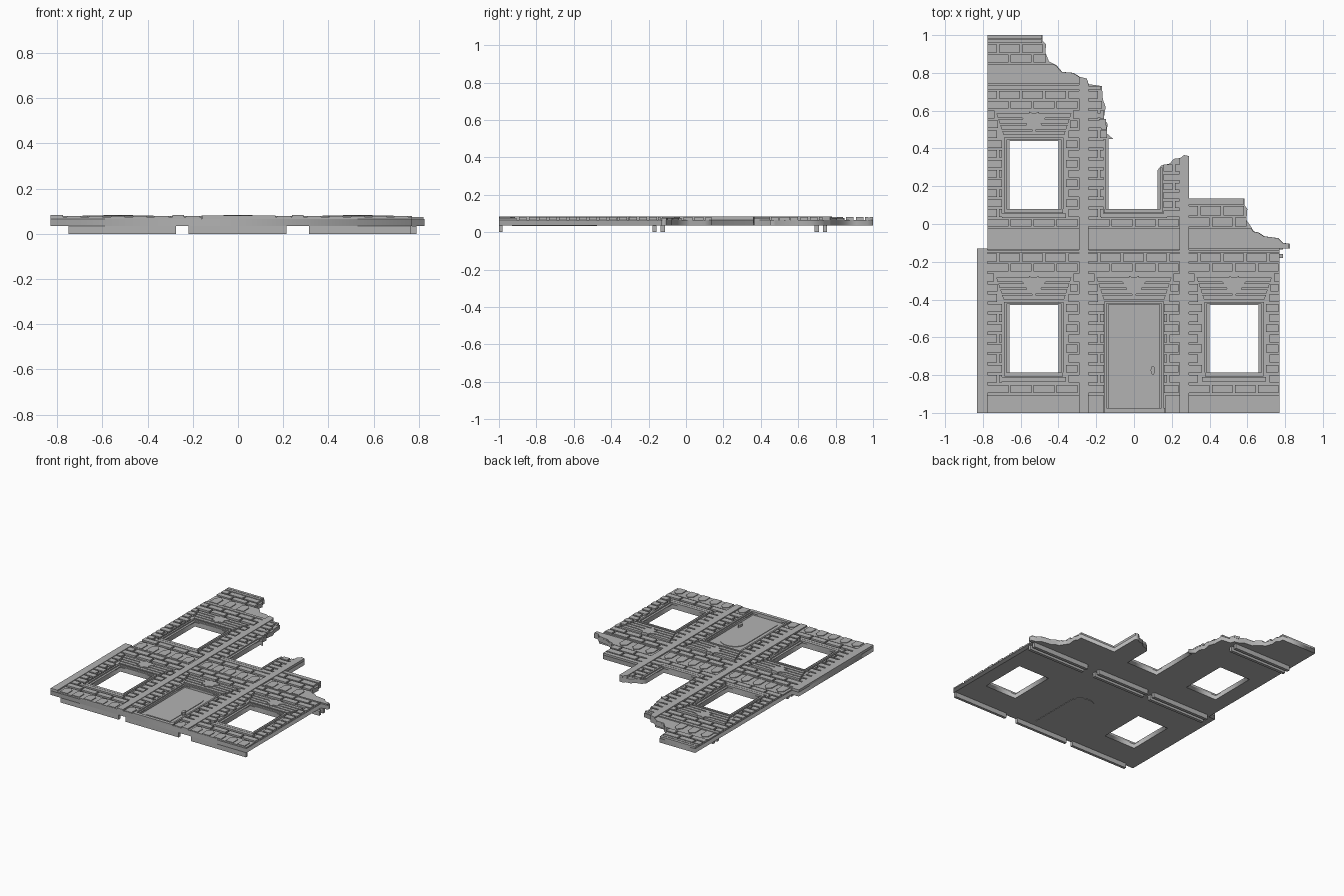
import bpy, bmesh, math

if "Cube" in bpy.data.objects:
    bpy.data.objects.remove(bpy.data.objects["Cube"])

BACK, FACE, BAND, TOP, PIL = 0.035, 0.066, 0.075, 0.08, 0.084

stone = bpy.data.materials.new("grey_stone")
stone.diffuse_color = (0.45, 0.45, 0.45, 1)
stone.use_nodes = True
stone.node_tree.nodes["Principled BSDF"].inputs["Base Color"].default_value = stone.diffuse_color

# broken right-hand edges, from low to high
BREAK_TOWER = [(-0.11, 0.45), (-0.145, 0.48), (-0.14, 0.53), (-0.16, 0.56), (-0.15, 0.62),
               (-0.165, 0.66), (-0.17, 0.73), (-0.24, 0.74), (-0.25, 0.77), (-0.28, 0.775),
               (-0.32, 0.80), (-0.38, 0.805), (-0.41, 0.84), (-0.45, 0.86), (-0.47, 0.91),
               (-0.465, 0.95), (-0.485, 0.97), (-0.485, 1.0)]
BREAK_WING = [(0.825, -0.13), (0.825, -0.105), (0.79, -0.10), (0.765, -0.075), (0.69, -0.065),
              (0.66, -0.045), (0.635, -0.04), (0.61, 0.0), (0.595, 0.02), (0.60, 0.08),
              (0.585, 0.10), (0.585, 0.135)]


def limit(pts, y):
    """x of a broken edge at height y"""
    if y < pts[0][1]:
        return 9.0
    for (xa, ya), (xb, yb) in zip(pts, pts[1:]):
        if ya <= y <= yb:
            return xa + (xb - xa) * (y - ya) / max(yb - ya, 1e-6)
    return pts[-1][0]


def prisms(name, polys, z0, z1):
    """One object made of flat polygons extruded from z0 to z1"""
    bm = bmesh.new()
    for p in polys:
        lo = [bm.verts.new((x, y, z0)) for x, y in p]
        hi = [bm.verts.new((x, y, z1)) for x, y in p]
        bm.faces.new(lo[::-1])
        bm.faces.new(hi)
        for i in range(len(p)):
            j = (i + 1) % len(p)
            bm.faces.new((lo[i], lo[j], hi[j], hi[i]))
    bmesh.ops.recalc_face_normals(bm, faces=bm.faces)
    me = bpy.data.meshes.new(name)
    bm.to_mesh(me)
    bm.free()
    me.materials.append(stone)
    ob = bpy.data.objects.new(name, me)
    bpy.context.collection.objects.link(ob)
    return ob


def rect(x0, x1, y0, y1):
    return [(x0, y0), (x1, y0), (x1, y1), (x0, y1)]


def ring(x0, x1, y0, y1, w):
    """Left, right and head strips around an opening"""
    return [rect(x0 - w, x0, y0, y1 + w), rect(x1, x1 + w, y0, y1 + w), rect(x0, x1, y1, y1 + w)]


# wall slab with window and door holes
WINDOWS = [(-0.66, -0.40, 0.08, 0.44), (-0.66, -0.40, -0.785, -0.43), (0.40, 0.66, -0.785, -0.43)]
DOOR = (-0.135, 0.135, -0.975, -0.425)
outline = ([(-0.83, -1), (0.77, -1), (0.77, -0.13)] + BREAK_WING
           + [(0.29, 0.135), (0.29, 0.36), (0.265, 0.365), (0.25, 0.35), (0.21, 0.345), (0.19, 0.32),
              (0.145, 0.31), (0.125, 0.285), (0.125, 0.08), (-0.135, 0.08), (-0.135, 0.45)]
           + BREAK_TOWER + [(-0.775, 1), (-0.775, -0.13), (-0.83, -0.13)])
cu = bpy.data.curves.new("wall_slab", 'CURVE')
cu.dimensions, cu.fill_mode = '2D', 'BOTH'
cu.extrude = (FACE - BACK) / 2
for pts in [outline] + [rect(*w) for w in WINDOWS + [DOOR]]:
    s = cu.splines.new('POLY')
    s.points.add(len(pts) - 1)
    for p, (x, y) in zip(s.points, pts):
        p.co = (x, y, 0, 1)
    s.use_cyclic_u = True
cu.materials.append(stone)
slab = bpy.data.objects.new("wall_slab", cu)
slab.location.z = (FACE + BACK) / 2
bpy.context.collection.objects.link(slab)
bpy.context.view_layer.objects.active = slab
slab.select_set(True)
bpy.ops.object.convert(target='MESH')

# pilasters and the plain corner strip
prisms("pilasters", [[(-0.29, -1), (-0.24, -1), (-0.24, 0.735), (-0.25, 0.77), (-0.29, 0.78)],
                     [(0.24, -1), (0.29, -1), (0.29, 0.36), (0.265, 0.365), (0.24, 0.345)],
                     rect(-0.83, -0.775, -1, -0.13)], FACE, PIL)

# window frames, sills and inner lips
frames, lips, sills = [], [], []
for x0, x1, y0, y1 in WINDOWS:
    frames += ring(x0 - 0.015, x1 + 0.015, y0, y1 + 0.006, 0.012)
    lips += ring(x0, x1, y0, y1, 0.015)
    sills += [rect(x0 - 0.025, x1 + 0.025, y0 - 0.022, y0), rect(x0 - 0.04, x1 + 0.04, y0 - 0.048, y0 - 0.024)]
frames += [rect(-0.162, -0.15, 0.08, 0.45), rect(0.14, 0.152, 0.08, 0.30)]
lips += [rect(-0.15, -0.135, 0.08, 0.45), rect(0.125, 0.14, 0.08, 0.285)]
sills += [rect(-0.16, 0.15, 0.058, 0.08), rect(-0.175, 0.175, 0.032, 0.056)]
prisms("window_frames", frames, FACE, 0.081)
prisms("window_lips", lips, FACE, 0.072)
prisms("window_sills", sills, FACE, 0.08)

# door leaf, arched panel, frame, threshold and handle
arch = [(-0.095, -0.93), (0.095, -0.93)]
arch += [(0.095 * math.cos(a), -0.56 + 0.085 * math.sin(a)) for a in [math.pi * i / 14 for i in range(15)]]
prisms("door_leaf", [rect(*DOOR)], BACK, 0.056)
prisms("door_panel", [arch], 0.056, 0.060)
prisms("door_back_panel", [arch], BACK - 0.003, BACK)
prisms("door_lip", ring(-0.135, 0.135, -0.975, -0.425, 0.01), FACE, 0.072)
prisms("door_frame", ring(-0.145, 0.145, -0.975, -0.42, 0.012), FACE, 0.081)
prisms("threshold", [rect(-0.16, 0.165, -1, -0.975)], FACE, 0.081)
prisms("door_handle", [[(0.10 + 0.012 * math.cos(a), -0.775 + 0.024 * math.sin(a))
                        for a in [math.tau * i / 10 for i in range(10)]]], 0.056, 0.076)

# lintels: slanted courses with a pointed keystone
LINTELS = [(-0.53, 0.47), (-0.53, -0.40), (0.53, -0.40), (0.0, -0.40)]


def half_width(t):
    return 0.16 + 0.04 * t / 0.12


courses, stones = [], []
for cx, y in LINTELS:
    for i in range(4):
        a, b = i * 0.031, i * 0.031 + 0.023
        courses.append([(cx - half_width(a), y + a), (cx + half_width(a), y + a),
                        (cx + half_width(b), y + b), (cx - half_width(b), y + b)])
    half = [(0.0, 0.012), (0.016, 0.037), (0.045, 0.04), (0.036, 0.068), (0.065, 0.095),
            (0.03, 0.105), (0.025, 0.125), (0.0, 0.112)]
    stones.append([(cx + u, y + v) for u, v in half] + [(cx - u, y + v) for u, v in half[-2:0:-1]])
courses += [rect(-0.162 - 0.012 * i, limit(BREAK_TOWER, 0.475 + i * 0.031) - 0.004,
                 0.47 + i * 0.031, 0.493 + i * 0.031) for i in range(4)]
prisms("lintel_courses", courses, FACE, 0.08)
prisms("keystones", stones, FACE, PIL)

# brick courses, interrupted by the openings and lintels
LEFT, MID, RIGHT = (-0.775, -0.29), (-0.24, 0.24), (0.29, 0.77)
bricks = []


def blocked(y, openings):
    """x intervals with no bricks at height y"""
    out = []
    for cx, w, y0, y1 in openings:
        if y0 < y < y1:
            out.append((cx - w, cx + w))
        elif y1 <= y < y1 + 0.14:
            t = half_width(y - y1) + 0.008
            out.append((cx - t, cx + t))
    return out


def brickwork(bay, y0, y1, rows, openings=(), edge=None, size=0.122, gap=0.012):
    h = (y1 - y0) / rows
    for r in range(rows):
        a, b = y0 + r * h + gap / 2, y0 + (r + 1) * h - gap / 2
        end = min(bay[1], min(limit(edge, a), limit(edge, b))) if edge else bay[1]
        spans, x = [], bay[0]
        for u, v in blocked((a + b) / 2, openings):
            spans.append((x, min(u, end)))
            x = v
        spans.append((x, end))
        start = bay[0] - (size / 2 if r % 2 else 0)
        for u, v in spans:
            for k in range(6):
                p, q = max(u, start + k * size), min(v, start + (k + 1) * size - gap)
                if q - p > 0.012:
                    bricks.append(rect(p, q, a, b))


low = dict(y0=-0.90, y1=-0.15, rows=14)
brickwork(LEFT, openings=[(-0.53, 0.17, -0.835, -0.41)], **low)
brickwork(MID, openings=[(0.0, 0.16, -1, -0.41)], **low)
brickwork(RIGHT, openings=[(0.53, 0.17, -0.835, -0.41)], **low)
brickwork(LEFT, -0.02, 0.71, 14, [(-0.53, 0.17, 0.032, 0.46)])
brickwork(MID, -0.02, 0.71, 14, [(0.2, 0.362, 0.032, 0.45), (0.2, 0.37, 0.45, 0.9)], BREAK_TOWER)
brickwork((0.155, 0.24), 0.03, 0.32, 6)
brickwork(RIGHT, -0.02, 0.10, 2, edge=BREAK_WING)
brickwork((LEFT[0], 0), 0.85, 0.955, 2, edge=BREAK_TOWER)
prisms("bricks", bricks, FACE, TOP)

# decorated bands with pointed tabs
bands, tabs = [], []


def band(x0, x1, y0, y1, n, edge=None):
    right = [(x1, y0), (x1, y1)]
    if edge:
        ys = sorted({y0, y1, *[p[1] for p in edge if y0 < p[1] < y1]})
        right = [(min(x1, limit(edge, y) - 0.004), y) for y in ys]
    bands.append([(x0, y0)] + right + [(x0, y1)])
    step = (x1 - x0) / n
    for i in range(n):
        c, w, h = x0 + (i + 0.5) * step, 0.03, y1 - y0
        if not edge or c + w < limit(edge, y1 - 0.02):
            tabs.append([(c - w, y0 + 0.002), (c + w, y0 + 0.002), (c + w, y0 + 0.65 * h),
                         (c, y1 - 0.008), (c - w, y0 + 0.65 * h)])


for a, b in (LEFT, RIGHT):
    band(a, b, -1, -0.905, 5)
band(-0.24, -0.162, -1, -0.905, 1)
band(0.167, 0.24, -1, -0.905, 1)
for a, b in (LEFT, MID):
    band(a, b, -0.135, -0.025, 5)
band(0.29, 0.82, -0.13, -0.025, 5, BREAK_WING)
band(-0.775, -0.24, 0.74, 0.848, 5, BREAK_TOWER)
prisms("bands", bands, FACE, BAND)
prisms("band_tabs", tabs, BAND, TOP)

# plain string courses and copings
prisms("string_courses", [rect(*LEFT, 0.712, 0.735), rect(-0.24, -0.175, 0.712, 0.73),
                          rect(0.29, 0.583, 0.104, 0.135), rect(-0.775, -0.487, 0.957, 0.976),
                          rect(-0.775, -0.487, 0.98, 1.0)]
       + [rect(*b, -0.15, -0.137) for b in (LEFT, MID, RIGHT)], FACE, TOP)

# fixing ribs on the back
ribs = []
for a, b in ((-0.75, -0.275), (-0.22, 0.215), (0.315, 0.79)):
    for y0, y1 in ((-1, -0.98), (-0.18, -0.158), (-0.135, -0.113)):
        ribs.append(rect(a, min(b, 0.765) if y0 < -0.9 else b, y0, y1))
ribs += [rect(-0.75, -0.275, 0.688, 0.71), rect(-0.75, -0.275, 0.733, 0.755)]
prisms("back_ribs", ribs, 0, BACK)
